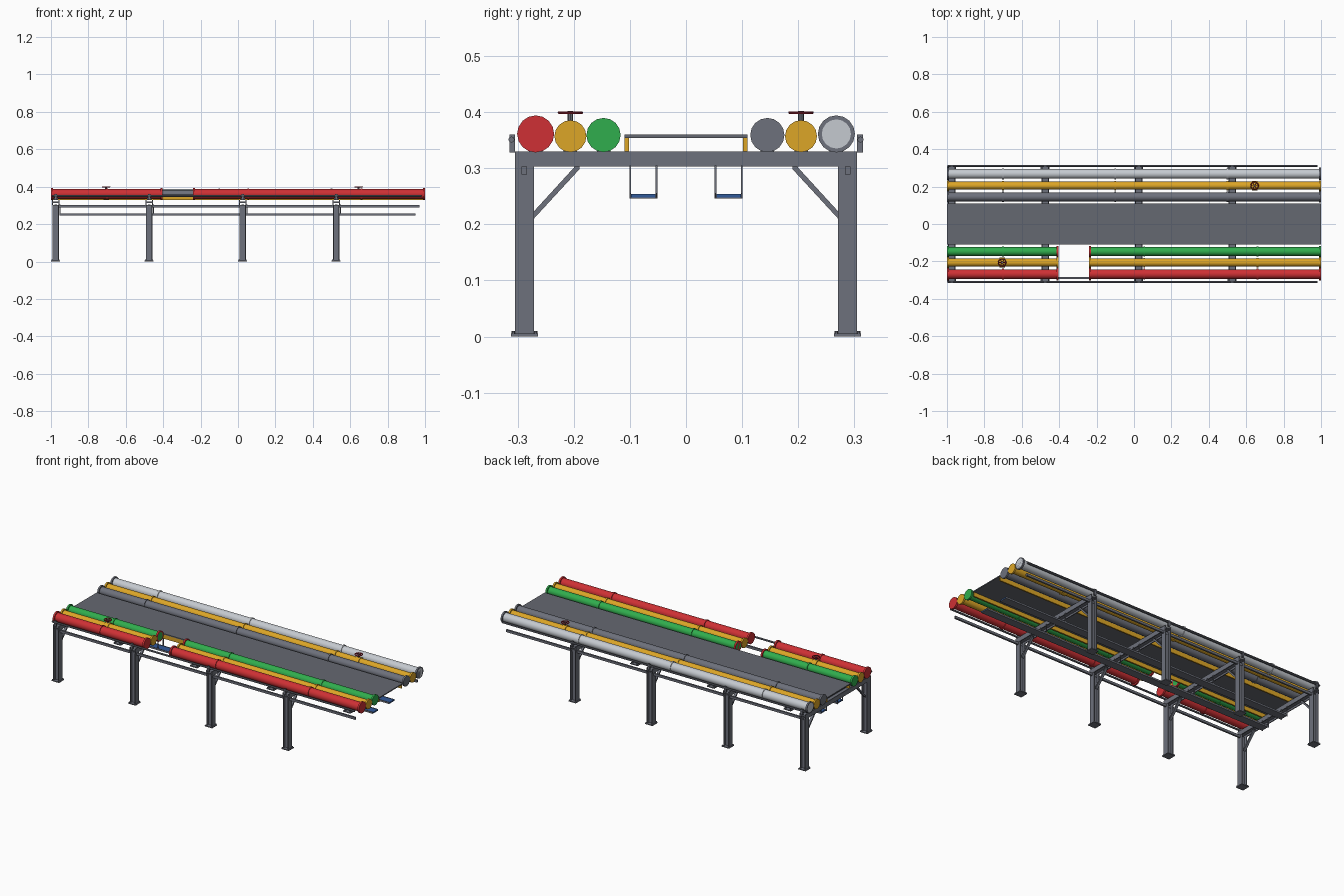
import bpy, math
from mathutils import Vector

if "Cube" in bpy.data.objects:
    bpy.data.objects.remove(bpy.data.objects["Cube"])


def mat(name, r, g, b):
    m = bpy.data.materials.new(name)
    m.diffuse_color = (r, g, b, 1)
    m.use_nodes = True
    m.node_tree.nodes["Principled BSDF"].inputs["Base Color"].default_value = m.diffuse_color
    return m


STEEL = mat("steel grey", 0.155, 0.165, 0.2)
BELT = mat("belt grey", 0.13, 0.14, 0.165)
LIGHT = mat("light grey", 0.56, 0.59, 0.63)
RED = mat("red", 0.62, 0.03, 0.035)
DARK_RED = mat("dark red", 0.4, 0.015, 0.03)
YELLOW = mat("yellow", 0.72, 0.38, 0.02)
GREEN = mat("green", 0.03, 0.42, 0.075)
BLUE = mat("blue", 0.03, 0.1, 0.32)


def build(name, verts, faces, material):
    me = bpy.data.meshes.new(name)
    me.from_pydata(verts, [], faces)
    me.materials.append(material)
    ob = bpy.data.objects.new(name, me)
    bpy.context.collection.objects.link(ob)
    return ob


def box(name, x, y, z, material):
    """Box from (min, max) ranges."""
    v = [(a, b, c) for a in x for b in y for c in z]
    f = [(0, 1, 3, 2), (4, 6, 7, 5), (0, 4, 5, 1), (2, 3, 7, 6), (0, 2, 6, 4), (1, 5, 7, 3)]
    return build(name, v, f, material)


def extrude(name, profile, place, a, b, material):
    """Sweep a closed profile between two stations; place(u, v, t) gives the point."""
    n = len(profile)
    v = [place(p, q, t) for t in (a, b) for p, q in profile]
    f = [(i, (i + 1) % n, n + (i + 1) % n, n + i) for i in range(n)]
    f += [tuple(range(n))[::-1], tuple(range(n, 2 * n))]
    ob = build(name, v, f, material)
    import bmesh
    bm = bmesh.new()
    bm.from_mesh(ob.data)
    bmesh.ops.recalc_face_normals(bm, faces=bm.faces)
    bm.to_mesh(ob.data)
    bm.free()
    return ob


def smooth(ob):
    bpy.ops.object.select_all(action='DESELECT')
    ob.select_set(True)
    bpy.context.view_layer.objects.active = ob
    bpy.ops.object.shade_smooth_by_angle(angle=math.radians(40))


def cylinder(name, p, q, r, material, sides=16):
    p, q = Vector(p), Vector(q)
    d = q - p
    bpy.ops.mesh.primitive_cylinder_add(vertices=sides, radius=r, depth=d.length, location=(p + q) / 2)
    ob = bpy.context.object
    ob.name = name
    ob.rotation_euler = d.to_track_quat('Z', 'Y').to_euler()
    ob.data.materials.append(material)
    smooth(ob)
    return ob


def i_profile(w, h, web, fl):
    """I section: flanges at +-w, half depth h."""
    q = [(w, h), (w - fl, h), (w - fl, web), (-w + fl, web), (-w + fl, h), (-w, h)]
    return q + [(a, -b) for a, b in reversed(q)]


# Portal frames
FRAMES = [-0.975, -0.475, 0.025, 0.525]
for x in FRAMES:
    extrude("cross_beam", i_profile(0.02, 0.0135, 0.003, 0.005),
            lambda u, v, t: (x + u, t, 0.3165 + v), -0.305, 0.305, STEEL)
    for s in (-1, 1):
        extrude("column", i_profile(0.018, 0.017, 0.003, 0.005),
                lambda u, v, t: (x + u, s * 0.288 + v, t), 0.004, 0.303, STEEL)
        box("base_plate", (x - 0.024, x + 0.024), (s * 0.288 - 0.024, s * 0.288 + 0.024), (0, 0.005), STEEL)
        for dx in (-0.019, 0.019):
            for dy in (-0.02, 0.02):
                cylinder("anchor_bolt", (x + dx, s * 0.288 + dy, 0.004),
                         (x + dx, s * 0.288 + dy, 0.01), 0.003, STEEL, 6)
        # Knee brace
        brace = [(0.19, 0.304), (0.19, 0.298), (0.272, 0.209), (0.272, 0.222), (0.197, 0.304)]
        extrude("knee_brace", brace, lambda u, v, t: (t, s * u, v), x - 0.007, x + 0.007, STEEL)
        # Conduit bracket
        box("conduit_bracket", (x - 0.006, x + 0.006), (s * 0.31 - 0.005, s * 0.31 + 0.005), (0.328, 0.36), STEEL)

# Long rails under the beam ends and conduits beside the pipes
for s in (-1, 1):
    box("side_rail", (-0.97, 0.97), (s * 0.288 - 0.005, s * 0.288 + 0.005), (0.289, 0.303), STEEL)
    cylinder("conduit", (-0.995, s * 0.311, 0.351), (0.98, s * 0.311, 0.351), 0.0055, STEEL, 8)

# Conveyor belt with side strips
box("belt", (-1, 1), (-0.11, 0.11), (0.354, 0.36), BELT)
for s in (-1, 1):
    box("belt_side_strip", (-0.995, 0.995), (s * 0.106 - 0.004, s * 0.106 + 0.004), (0.33, 0.355), YELLOW)

# Hanging cable trays
for s in (-1, 1):
    c = s * 0.076
    box("tray_floor", (-0.95, 0.95), (c - 0.024, c + 0.024), (0.246, 0.248), STEEL)
    for e in (-1, 1):
        y = c + e * 0.0235
        box("tray_wall", (-0.95, 0.95), (y - 0.001, y + 0.001), (0.246, 0.256), STEEL)
        for x in FRAMES:
            box("tray_hanger", (x + 0.02, x + 0.026), (y - 0.0015, y + 0.0015), (0.246, 0.305), STEEL)
    box("tray_cable", (-0.95, 0.95), (c - 0.022, c + 0.022), (0.248, 0.254), BLUE)


def pipe(name, y, z, r, flange, spans, joints, material, cap, gap_cap):
    """Straight pipe runs with end flanges, joint bands and saddles."""
    for a, b in spans:
        cylinder(name, (a, y, z), (b, y, z), r, material)
        for e, d in ((a, 1), (b, -1)):
            cylinder(name + "_flange", (e, y, z), (e + d * 0.01, y, z), flange,
                     cap if abs(e) > 0.99 else gap_cap)
        for x in joints:
            if a < x < b:
                cylinder(name + "_joint", (x - 0.005, y, z), (x + 0.005, y, z), r + 0.004, material)
        for x in FRAMES:
            if a < x < b:
                box(name + "_saddle", (x - 0.012, x + 0.012), (y - 0.012, y + 0.012),
                    (0.329, z - r + 0.005), STEEL)


FRONT = [(-1, -0.405), (-0.24, 1)]
BACK = [(-1, 1)]
FJ, BJ = (-0.7, 0.055, 0.66), (-0.7, -0.1, 0.5)
pipe("red_pipe", -0.268, 0.361, 0.026, 0.033, FRONT, FJ, RED, RED, RED)
pipe("front_yellow_pipe", -0.206, 0.357, 0.0215, 0.0285, FRONT, FJ, YELLOW, YELLOW, YELLOW)
pipe("green_pipe", -0.147, 0.359, 0.0235, 0.0305, FRONT, FJ, GREEN, GREEN, RED)
pipe("grey_pipe", 0.145, 0.359, 0.0235, 0.0305, BACK, BJ, STEEL, STEEL, STEEL)
pipe("back_yellow_pipe", 0.205, 0.357, 0.0215, 0.0285, BACK, BJ, YELLOW, YELLOW, YELLOW)
pipe("light_grey_pipe", 0.268, 0.361, 0.026, 0.033, BACK, BJ, LIGHT, STEEL, STEEL)

# Valves with handwheels
for x, y in ((-0.705, -0.206), (0.645, 0.205)):
    cylinder("valve_body", (x - 0.014, y, 0.357), (x + 0.014, y, 0.357), 0.026, YELLOW)
    cylinder("valve_stem", (x, y, 0.375), (x, y, 0.402), 0.005, STEEL, 8)
    bpy.ops.mesh.primitive_torus_add(major_segments=20, minor_segments=6, major_radius=0.02,
                                     minor_radius=0.0028, location=(x, y, 0.399))
    wheel = bpy.context.object
    wheel.name = "handwheel_rim"
    wheel.data.materials.append(DARK_RED)
    smooth(wheel)
    for k in range(3):
        d = Vector((math.cos(k * math.pi / 3), math.sin(k * math.pi / 3), 0)) * 0.02
        o = Vector((x, y, 0.399))
        cylinder("handwheel_spoke", o - d, o + d, 0.002, DARK_RED, 6)
